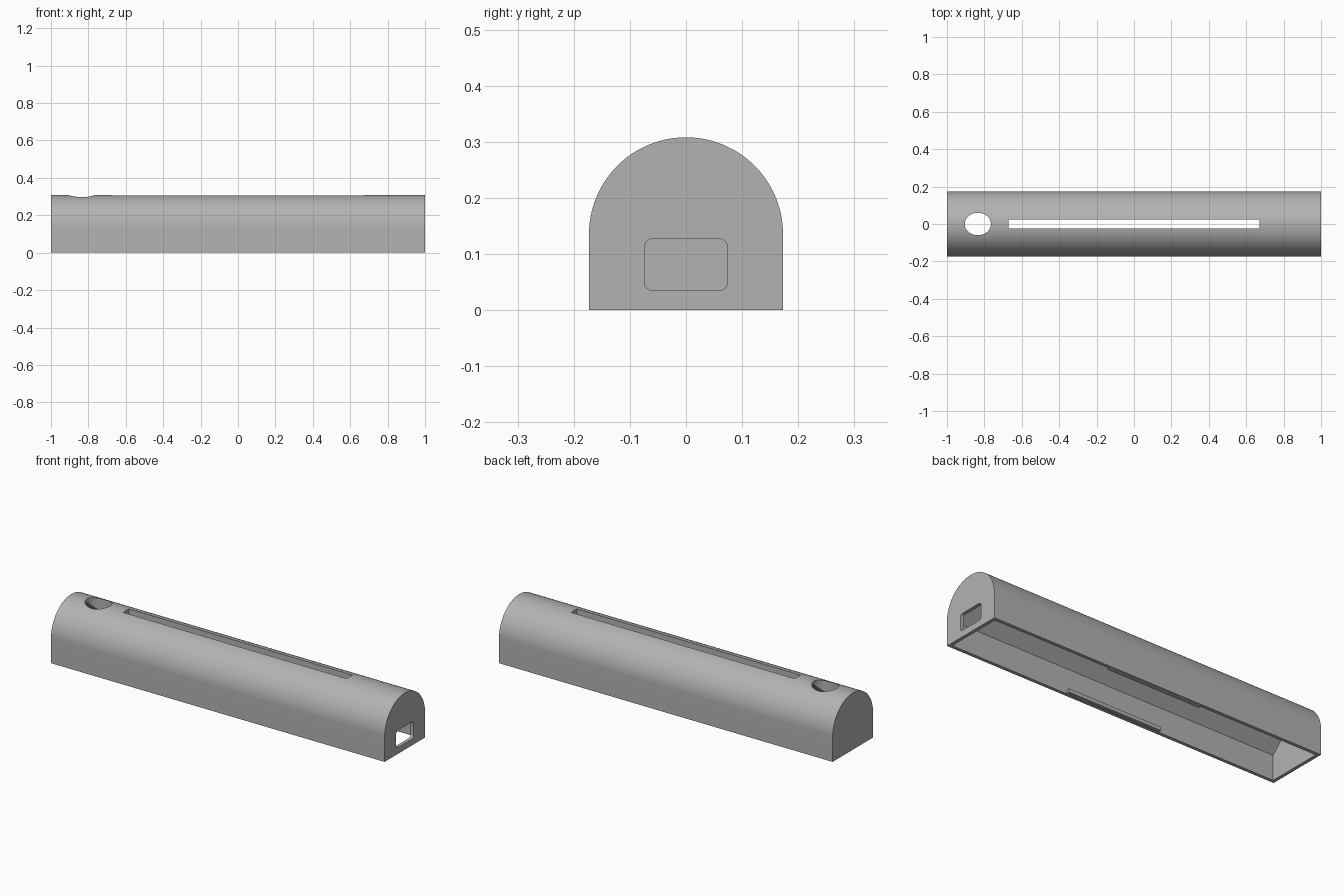
import bpy, bmesh, math

L, R, SPRING, WALL = 1.0, 0.173, 0.135, 0.018

cube = bpy.data.objects.get("Cube")
if cube:
    bpy.data.objects.remove(cube, do_unlink=True)

grey = bpy.data.materials.new("plain_grey")
grey.use_nodes = True
grey.diffuse_color = (0.45, 0.45, 0.45, 1)
grey.node_tree.nodes["Principled BSDF"].inputs["Base Color"].default_value = (0.45, 0.45, 0.45, 1)


def prism(name, points, axis, low, high):
    """Extrude a closed outline along x (points are y, z) or z (points are x, y)."""
    bm = bmesh.new()
    place = (lambda a, b: (low, a, b)) if axis == "x" else (lambda a, b: (a, b, low))
    face = bm.faces.new([bm.verts.new(place(a, b)) for a, b in points])
    ext = bmesh.ops.extrude_face_region(bm, geom=[face])
    shift = (high - low, 0, 0) if axis == "x" else (0, 0, high - low)
    bmesh.ops.translate(bm, vec=shift, verts=[v for v in ext["geom"] if isinstance(v, bmesh.types.BMVert)])
    bmesh.ops.recalc_face_normals(bm, faces=bm.faces)
    mesh = bpy.data.meshes.new(name)
    bm.to_mesh(mesh)
    bm.free()
    mesh.materials.append(grey)
    obj = bpy.data.objects.new(name, mesh)
    bpy.context.collection.objects.link(obj)
    return obj


def arc(cx, cy, rx, ry, start, end, n):
    angles = [math.radians(start + (end - start) * i / n) for i in range(n + 1)]
    return [(cx + rx * math.cos(a), cy + ry * math.sin(a)) for a in angles]


def rect(w, h, cx=0, cy=0):
    return [(cx - w, cy - h), (cx + w, cy - h), (cx + w, cy + h), (cx - w, cy + h)]


# Arched solid body
body = prism("housing", [(-R, 0), (R, 0)] + arc(0, SPRING, R, R, 0, 180, 64), "x", -L, L)

# Cavity open at the bottom, with a sloping roof inside
iw = R - WALL
cavity = prism("cavity_cutter", [(-iw, -0.1), (iw, -0.1), (iw, SPRING), (0, SPRING + iw), (-iw, SPRING)],
               "x", -L + WALL, L - WALL)

# Rounded window in the end wall
w, h, r, cz = 0.074, 0.046, 0.015, 0.081
corners = [(1, 1, 0), (-1, 1, 90), (-1, -1, 180), (1, -1, 270)]
outline = [p for sx, sy, a in corners
           for p in arc(sx * (w - r), cz + sy * (h - r), r, r, a, a + 90, 6)]
window = prism("window_cutter", outline, "x", L - 0.1, L + 0.1)

# Long slot and oval hole through the top
slot = prism("slot_cutter", rect(0.67, 0.025), "z", 0.15, 0.5)
hole = prism("hole_cutter", arc(-0.835, 0, 0.07, 0.06, 0, 360, 48)[:-1], "z", 0.15, 0.5)

for cutter in (cavity, window, slot, hole):
    mod = body.modifiers.new(cutter.name, "BOOLEAN")
    mod.operation, mod.solver, mod.object = "DIFFERENCE", "EXACT", cutter
    cutter.hide_render = True

bpy.context.view_layer.update()
depsgraph = bpy.context.evaluated_depsgraph_get()
final = bpy.data.meshes.new_from_object(body.evaluated_get(depsgraph))
body.modifiers.clear()
body.data = final
for cutter in (cavity, window, slot, hole):
    bpy.data.objects.remove(cutter, do_unlink=True)

# Small retaining ridges inside the bottom edges
for side, label in ((-1, "front"), (1, "back")):
    prism(label + "_ridge", rect(0.009, 0.01, side * (iw - 0.007), 0.012), "x", -0.28, 0.28)

bpy.ops.object.select_all(action="DESELECT")
body.select_set(True)
bpy.context.view_layer.objects.active = body
bpy.ops.object.shade_smooth_by_angle(angle=math.radians(30))
